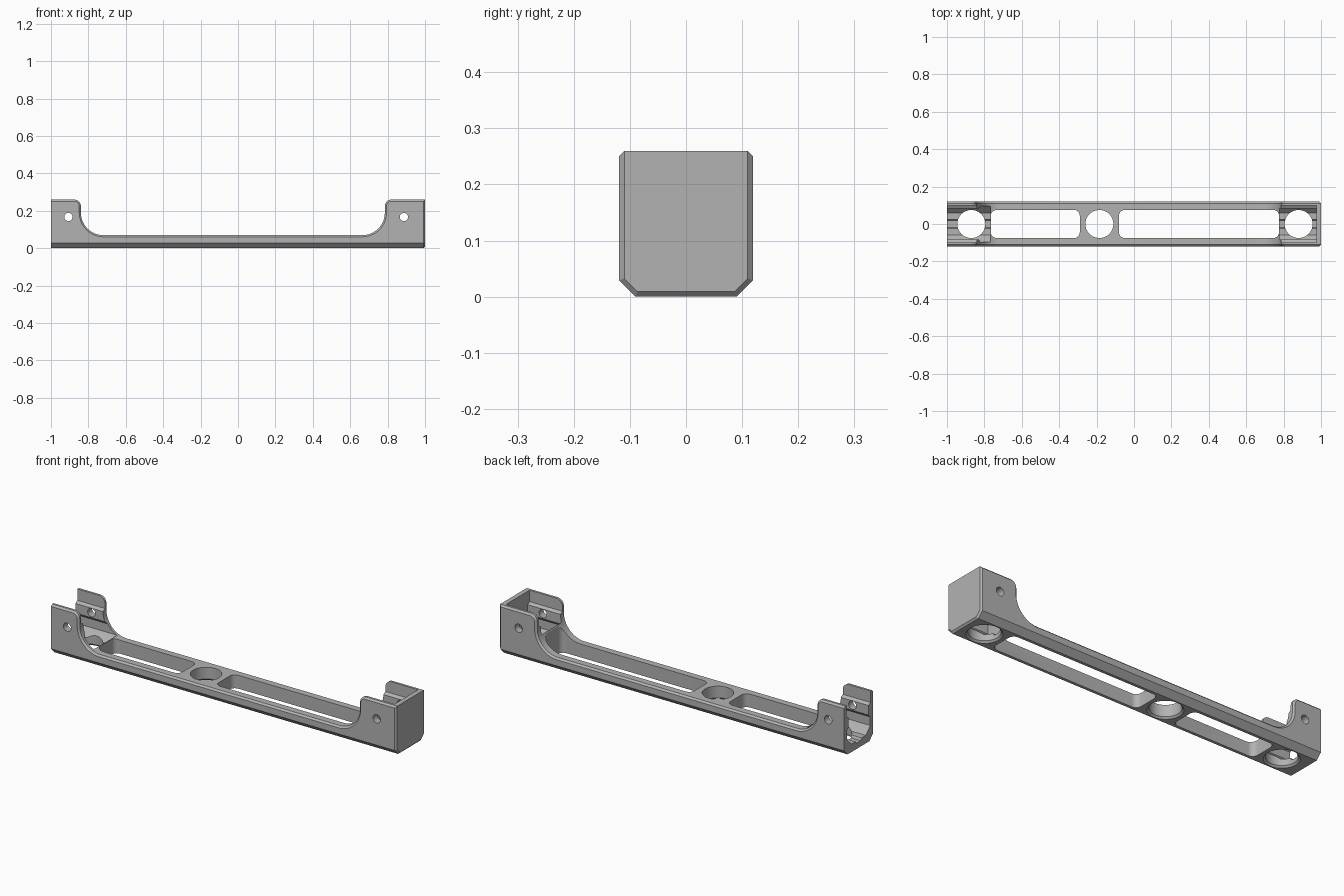
import bpy, bmesh
from math import sin, cos, pi, radians
from mathutils import Vector

cube = bpy.data.objects.get("Cube")
if cube:
    bpy.data.objects.remove(cube)

grey = bpy.data.materials.new("plain grey")
grey.use_nodes = True
colour = (0.45, 0.45, 0.45, 1)
grey.diffuse_color = colour
grey.node_tree.nodes["Principled BSDF"].inputs["Base Color"].default_value = colour

HALF_W, TOP, BAR = 0.119, 0.26, 0.07


def make_object(name, bm):
    bmesh.ops.recalc_face_normals(bm, faces=bm.faces)
    mesh = bpy.data.meshes.new(name)
    bm.to_mesh(mesh)
    bm.free()
    ob = bpy.data.objects.new(name, mesh)
    bpy.context.collection.objects.link(ob)
    mesh.materials.append(grey)
    return ob


def prism(points, offset):
    """Extrude a closed outline of 3D points along an offset."""
    bm = bmesh.new()
    face = bm.faces.new([bm.verts.new(p) for p in points])
    ext = bmesh.ops.extrude_face_region(bm, geom=[face])
    verts = [v for v in ext["geom"] if isinstance(v, bmesh.types.BMVert)]
    bmesh.ops.translate(bm, verts=verts, vec=offset)
    return bm


def arc(cx, cz, r, a0, a1, n):
    return [(cx + r * cos(radians(a0 + (a1 - a0) * i / n)),
             cz + r * sin(radians(a0 + (a1 - a0) * i / n))) for i in range(n + 1)]


def lathe_cutter(name, centre, axis, rings, n=48):
    """Stack of circles (radius, distance along the axis) closed at both ends."""
    bm = bmesh.new()
    loops = []
    for r, d in rings:
        loop = []
        for i in range(n):
            a = 2 * pi * i / n
            u, v = r * cos(a), r * sin(a)
            p = (u, v, d) if axis == "z" else (u, d, v)
            loop.append(bm.verts.new(Vector(centre) + Vector(p)))
        loops.append(loop)
    for a, b in zip(loops, loops[1:]):
        for i in range(n):
            bm.faces.new((a[i], a[(i + 1) % n], b[(i + 1) % n], b[i]))
    bm.faces.new(loops[0])
    bm.faces.new(loops[-1])
    return make_object(name, bm)


def slot_cutter(name, x0, x1, half, r):
    pts = []
    for cx, cy, a in ((x1 - r, half - r, 0), (x0 + r, half - r, 90),
                      (x0 + r, r - half, 180), (x1 - r, r - half, 270)):
        pts += arc(cx, cy, r, a, a + 90, 8)
    return make_object(name, prism([(x, y, -0.1) for x, y in pts], (0, 0, 0.5)))


def pocket_cutter(name, x0, x1):
    """End pocket: grooved floor, sloped sides, a rib along each wall."""
    half = [(0.018, 0.03), (0.025, 0.042), (0.06, 0.042), (0.08, 0.062),
            (0.096, 0.08), (0.096, 0.125), (0.082, 0.14), (0.082, 0.19),
            (0.098, 0.2), (0.098, 0.4)]
    pts = half + [(-y, z) for y, z in reversed(half)]
    return make_object(name, prism([(x0, y, z) for y, z in pts], (x1 - x0, 0, 0)))


# Side outline: low bar with a raised upright at each end
lx, rx, big, small = -0.84, 0.785, 0.12, 0.035
outline = [(-1, 0), (1, 0), (1, TOP)]
outline += arc(rx + small, TOP - small, small, 90, 180, 8)
outline += arc(rx - big, BAR + big, big, 0, -90, 16)
outline += arc(lx + big, BAR + big, big, 270, 180, 16)
outline += arc(lx - small, TOP - small, small, 0, 90, 8)
outline += [(-1, TOP)]
bm = prism([(x, -HALF_W, z) for x, z in outline], (0, 2 * HALF_W, 0))


def bevel(rule, width):
    edges = [e for e in bm.edges if rule(e.verts[0].co, e.verts[1].co)]
    bmesh.ops.bevel(bm, geom=edges, offset=width, offset_type="OFFSET",
                    segments=1, profile=0.5, affect="EDGES")


# Wide chamfer along the bottom, narrow one on the rims and closed end
bevel(lambda a, b: max(a.z, b.z) < 0.001 and abs(a.x - b.x) > 1, 0.029)


def rim(a, b):
    on_side = abs(a.y) > HALF_W - 0.001 and abs(a.y - b.y) < 0.001
    top_edge = on_side and min(a.z, b.z) > BAR - 0.001 and min(abs(a.x), abs(b.x)) < 0.999
    end_edge = min(a.x, b.x) > 0.999 and min(a.z, b.z) < TOP - 0.001
    return top_edge or end_edge


bevel(rim, 0.009)
frame = make_object("mounting_frame", bm)

# Openings: end pockets, long slots, round holes and screw holes
cutters = [pocket_cutter("left_open_pocket", -1.1, -0.768),
           pocket_cutter("right_closed_pocket", 0.778, 0.975),
           slot_cutter("short_slot", -0.765, -0.29, 0.075, 0.03),
           slot_cutter("long_slot", -0.08, 0.775, 0.075, 0.03)]
for x in (-0.87, -0.185, 0.88):
    cutters.append(lathe_cutter("round_hole", (x, 0, 0), "z",
                                [(0.094, -0.01), (0.075, 0.009), (0.075, 0.15)]))
for x in (-0.907, 0.887):
    cutters.append(lathe_cutter("screw_hole", (x, 0, 0.167), "y",
                                [(0.022, -0.3), (0.022, 0.3)], 24))

for cutter in cutters:
    mod = frame.modifiers.new(cutter.name, "BOOLEAN")
    mod.operation = "DIFFERENCE"
    mod.solver = "EXACT"
    mod.object = cutter
    cutter.hide_render = True

# Bake the cuts and remove the helpers
bpy.context.view_layer.update()
graph = bpy.context.evaluated_depsgraph_get()
result = bpy.data.meshes.new_from_object(frame.evaluated_get(graph))
frame.modifiers.clear()
frame.data = result
for cutter in cutters:
    bpy.data.objects.remove(cutter)

bpy.ops.object.select_all(action="DESELECT")
frame.select_set(True)
bpy.context.view_layer.objects.active = frame
bpy.ops.object.shade_smooth_by_angle(angle=radians(25))
